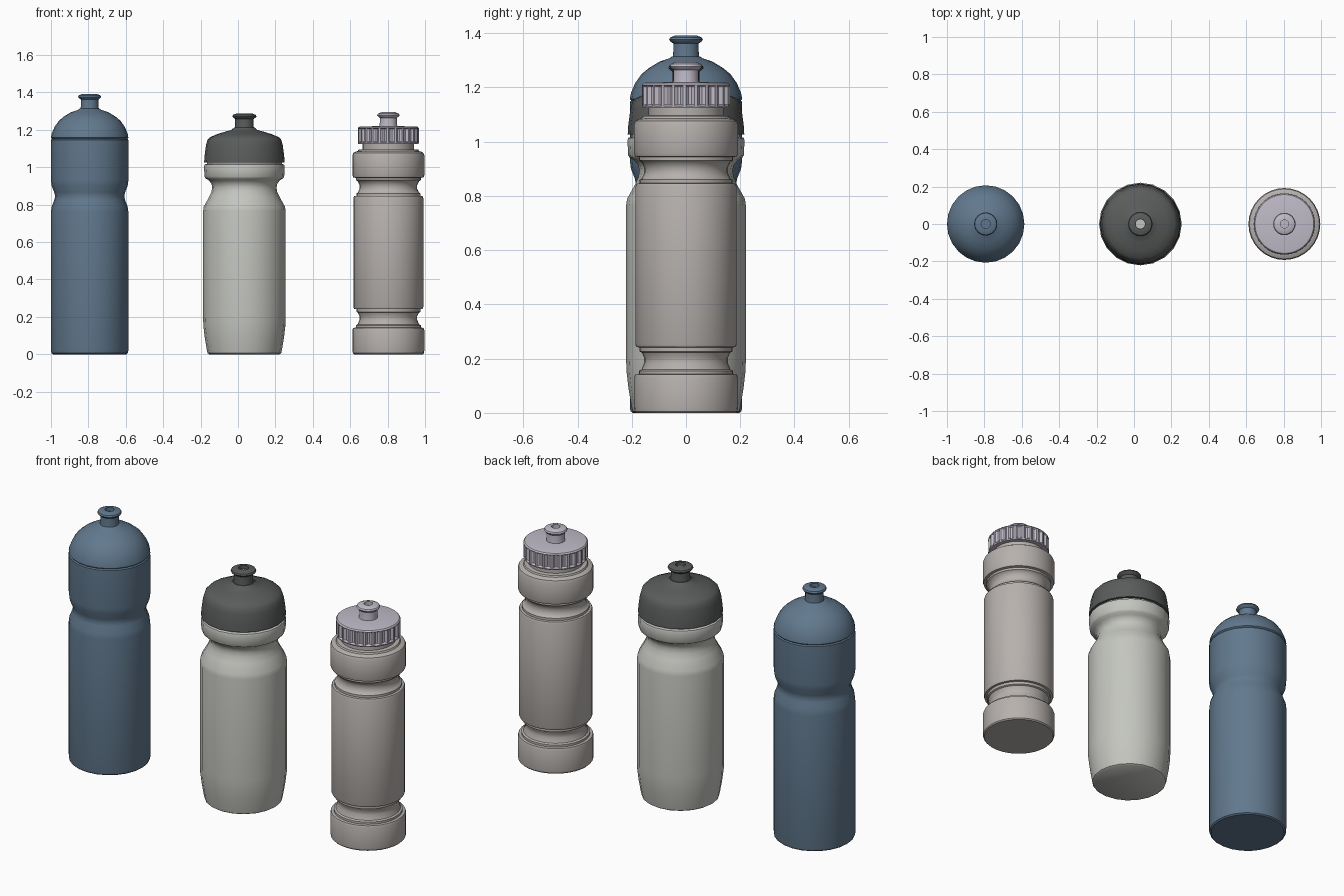
import bpy, bmesh, math


def material(name, rgb):
    m = bpy.data.materials.new(name)
    m.diffuse_color = (*rgb, 1)
    return m


def finish(bm, name, x, mat, angle=35):
    bmesh.ops.recalc_face_normals(bm, faces=bm.faces)
    me = bpy.data.meshes.new(name)
    bm.to_mesh(me)
    bm.free()
    ob = bpy.data.objects.new(name, me)
    bpy.context.collection.objects.link(ob)
    ob.location.x = x
    me.materials.append(mat)
    bpy.ops.object.select_all(action='DESELECT')
    ob.select_set(True)
    bpy.context.view_layer.objects.active = ob
    bpy.ops.object.shade_smooth_by_angle(angle=math.radians(angle))
    return ob


def lathe(name, profile, x, mat, sides=24, groove=None):
    """Revolve (radius, z) points; groove(i, r, z) may alter the radius."""
    bm = bmesh.new()
    rings = []
    for r, z in profile:
        ring = []
        for i in range(sides):
            a = 2 * math.pi * i / sides
            q = groove(i, r, z) if groove else r
            ring.append(bm.verts.new((q * math.cos(a), q * math.sin(a), z)))
        rings.append(ring)
    for lo, hi in zip(rings, rings[1:]):
        for i in range(sides):
            j = (i + 1) % sides
            bm.faces.new((lo[i], lo[j], hi[j], hi[i]))
    bm.faces.new(rings[0][::-1])
    bm.faces.new(rings[-1])
    return finish(bm, name, x, mat)


def spout(name, x, z0, z1, r, flange, hole, mat):
    """Drinking nozzle: stem, flared lip and a recessed hole."""
    lathe(name, [(r * 1.08, z0 - 0.02), (r, z0 + 0.015), (r, z1 - 0.03),
                 (flange - 0.004, z1 - 0.022), (flange, z1 - 0.016),
                 (flange - 0.004, z1 - 0.008), (flange * 0.62, z1),
                 (hole, z1), (hole, z1 - 0.02)], x, mat)


blue = material("blue", (0.12, 0.19, 0.27))
pale = material("pale_grey", (0.55, 0.56, 0.52))
dark = material("dark_grey", (0.10, 0.108, 0.103))
warm = material("warm_grey", (0.47, 0.44, 0.42))
lilac = material("lilac_grey", (0.53, 0.50, 0.58))

# Tall blue bottle: waisted body, domed lid, nozzle
X = -0.793
lathe("blue_bottle_body",
      [(0.196, 0), (0.204, 0.006), (0.207, 0.02), (0.207, 0.76),
       (0.203, 0.79), (0.189, 0.825), (0.185, 0.845), (0.189, 0.865),
       (0.203, 0.90), (0.207, 0.93), (0.207, 1.146), (0.202, 1.152)], X, blue)
lathe("blue_bottle_lid",
      [(0.202, 1.152), (0.207, 1.158), (0.203, 1.18), (0.187, 1.217),
       (0.165, 1.248), (0.138, 1.271), (0.098, 1.295), (0.062, 1.307),
       (0.05, 1.315)], X, blue)
spout("blue_bottle_spout", X, 1.315, 1.392, 0.047, 0.062, 0.024, blue)

# Wide pale bottle: pinched shoulder, rim band, dark lid
X = 0.034
lathe("wide_bottle_body",
      [(0.188, 0), (0.197, 0.006), (0.201, 0.025), (0.212, 0.09),
       (0.219, 0.15), (0.221, 0.20), (0.221, 0.765), (0.217, 0.79),
       (0.190, 0.838), (0.176, 0.868), (0.172, 0.892), (0.176, 0.912),
       (0.190, 0.930), (0.207, 0.940), (0.213, 0.950), (0.216, 1.005),
       (0.213, 1.014), (0.200, 1.018), (0.200, 1.04)], X, pale, 20)
lathe("wide_bottle_lid",
      [(0.200, 1.026), (0.215, 1.026), (0.213, 1.06), (0.205, 1.12),
       (0.197, 1.147), (0.184, 1.161), (0.145, 1.177), (0.100, 1.191),
       (0.070, 1.199), (0.055, 1.212)], X, dark, 20)
spout("wide_bottle_spout", X, 1.21, 1.288, 0.049, 0.065, 0.026, dark)
lathe("wide_bottle_valve", [(0.025, 1.24), (0.025, 1.270)], X, pale, 12)

# Slim ribbed bottle: stepped grooves near the base and the shoulder
X = 0.804
lathe("slim_bottle_body",
      [(0.184, 0), (0.190, 0.006), (0.192, 0.02), (0.192, 0.13),
       (0.188, 0.141), (0.174, 0.143), (0.174, 0.155), (0.164, 0.160),
       (0.154, 0.185), (0.154, 0.203), (0.163, 0.222), (0.171, 0.226),
       (0.171, 0.241), (0.183, 0.243), (0.187, 0.253), (0.187, 0.835),
       (0.183, 0.845), (0.171, 0.847), (0.171, 0.860), (0.163, 0.865),
       (0.154, 0.885), (0.154, 0.905), (0.164, 0.925), (0.174, 0.931),
       (0.174, 0.943), (0.188, 0.946), (0.192, 0.957), (0.192, 1.065),
       (0.187, 1.077), (0.174, 1.084), (0.164, 1.086), (0.160, 1.094),
       (0.138, 1.096), (0.138, 1.135)], X, warm, 32)


# Screw cap with 24 vertical finger grooves
def finger_groove(i, r, z):
    return r - 0.011 if i % 4 in (1, 2) and 1.135 < z < 1.207 else r


lathe("slim_bottle_cap",
      [(0.135, 1.125), (0.161, 1.125), (0.163, 1.131), (0.163, 1.138),
       (0.163, 1.204), (0.163, 1.209), (0.157, 1.216), (0.148, 1.218),
       (0.04, 1.220)], X, lilac, 96, finger_groove)
spout("slim_bottle_spout", X, 1.222, 1.294, 0.046, 0.060, 0.022, lilac)
